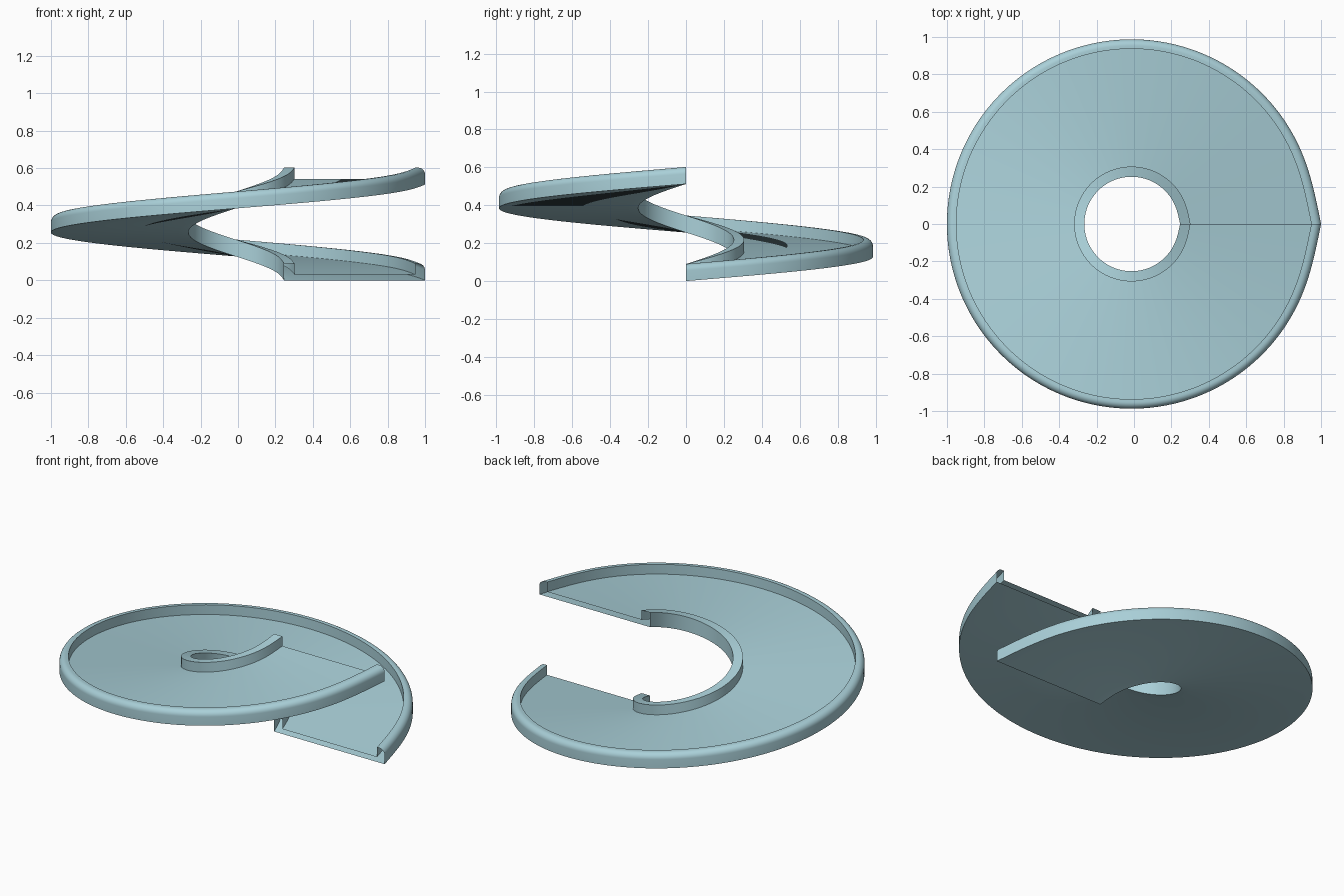
import bpy, bmesh, math
from mathutils import Vector

cube = bpy.data.objects.get("Cube")
if cube:
    bpy.data.objects.remove(cube)

SPANS, STEPS = 16, 12        # control spans in the turn, slices per span
RISE = 0.512                 # climb over one full turn
OUTER, CENTRE_X = 1.013, -0.013
WALL_H, FLOOR_H, ROUND = 0.09, 0.03, 0.036
RIM_IN, HUB_OUT, HUB_IN = 0.961, 0.315, 0.259


def helix_control(i):
    """Control point of a unit helix."""
    a = 2 * math.pi * i / SPANS
    return Vector((math.cos(a), math.sin(a), RISE * i / SPANS))


def smooth_helix():
    """Cubic B-spline through the first and last control points."""
    pts = [helix_control(i) for i in range(SPANS + 1)]
    pts = [2 * pts[0] - pts[1]] + pts + [2 * pts[-1] - pts[-2]]
    path = []
    for s in range(SPANS):
        a, b, c, d = pts[s:s + 4]
        for k in range(STEPS + (s == SPANS - 1)):
            t = k / STEPS
            path.append((a * (1 - t) ** 3 + b * (3 * t**3 - 6 * t**2 + 4)
                         + c * (-3 * t**3 + 3 * t**2 + 3 * t + 1) + d * t**3) / 6)
    return path


# Tray cross-section (radius, height): floor, rounded outer wall, square hub wall
profile = [(HUB_IN, 0), (HUB_OUT, 0), (RIM_IN, 0), (OUTER, 0)]
for k in range(9):
    a = math.pi / 2 * k / 8
    profile.append((OUTER - ROUND * (1 - math.cos(a)),
                    WALL_H - ROUND * (1 - math.sin(a))))
profile += [(RIM_IN, WALL_H), (RIM_IN, FLOOR_H),
            (HUB_OUT, FLOOR_H), (HUB_OUT, WALL_H), (HUB_IN, WALL_H)]

# Sweep the section up one turn, leaving the two ends open
bm = bmesh.new()
rings = [[bm.verts.new((CENTRE_X + r * p.x, r * p.y, p.z + h)) for r, h in profile]
         for p in smooth_helix()]
n = len(profile)
for low, high in zip(rings, rings[1:]):
    for j in range(n):
        m = (j + 1) % n
        bm.faces.new((low[j], high[j], high[m], low[m]))

mesh = bpy.data.meshes.new("spiral_ramp")
bm.to_mesh(mesh)
bm.free()
ramp = bpy.data.objects.new("spiral_ramp", mesh)
bpy.context.collection.objects.link(ramp)

# Pale blue finish
colour = (0.40, 0.63, 0.69, 1)
mat = bpy.data.materials.new("pale_blue")
mat.use_nodes = True
mat.diffuse_color = colour
mat.node_tree.nodes["Principled BSDF"].inputs["Base Color"].default_value = colour
mesh.materials.append(mat)

bpy.ops.object.select_all(action='DESELECT')
ramp.select_set(True)
bpy.context.view_layer.objects.active = ramp
bpy.ops.object.shade_smooth_by_angle(angle=math.radians(35))
